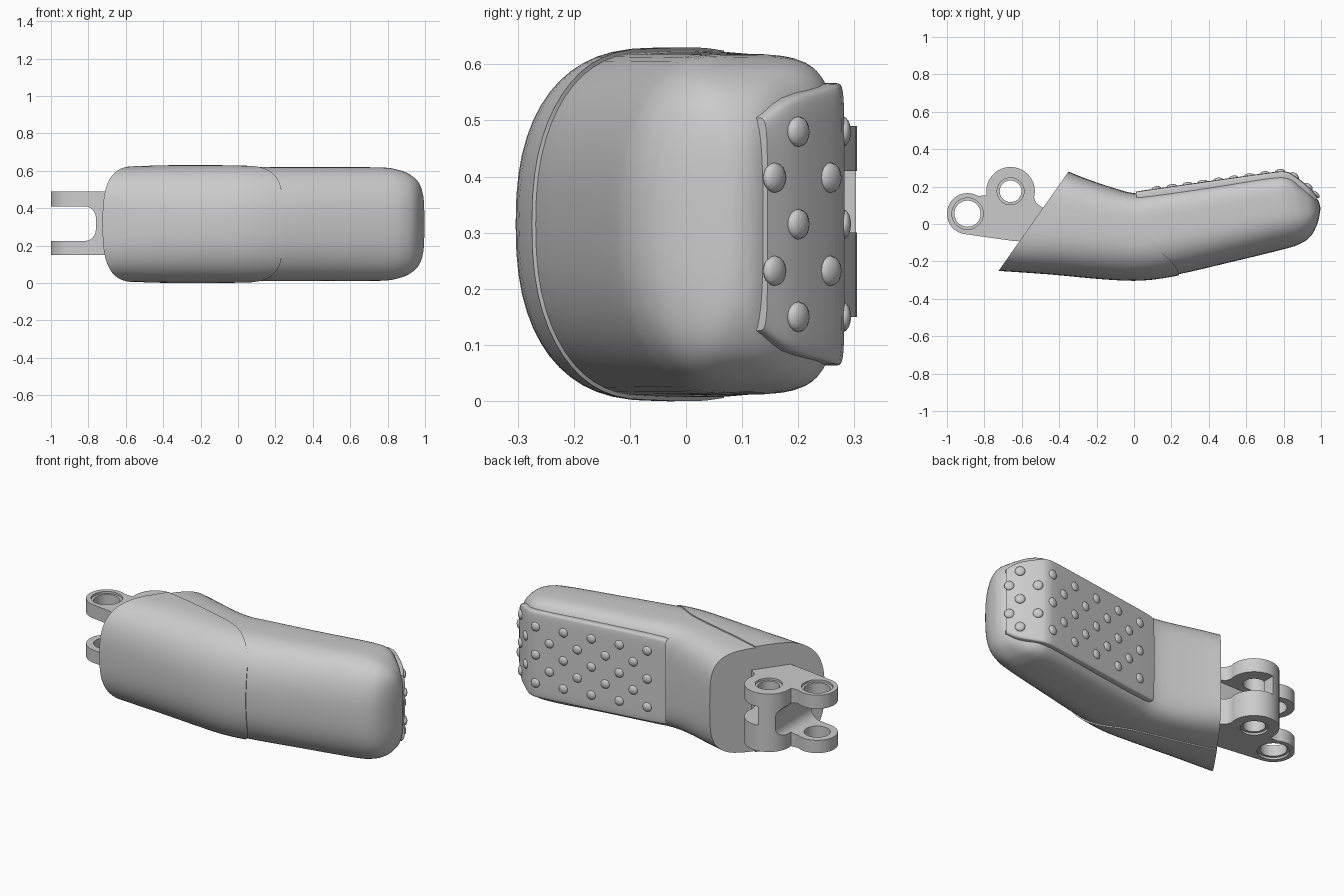
import bpy, bmesh
from math import cos, sin, pi, radians, copysign
from mathutils import Vector, Matrix

cube = bpy.data.objects.get("Cube")
if cube:
    bpy.data.objects.remove(cube, do_unlink=True)

MID_Z = 0.315


def finish(name, bm, angle=35):
    bmesh.ops.recalc_face_normals(bm, faces=bm.faces)
    mesh = bpy.data.meshes.new(name)
    bm.to_mesh(mesh)
    bm.free()
    obj = bpy.data.objects.new(name, mesh)
    bpy.context.collection.objects.link(obj)
    shade(obj, angle)
    return obj


def activate(obj):
    bpy.ops.object.select_all(action='DESELECT')
    obj.select_set(True)
    bpy.context.view_layer.objects.active = obj


def shade(obj, angle=35):
    activate(obj)
    bpy.ops.object.shade_smooth_by_angle(angle=radians(angle))


def boolean(obj, cutter, operation='DIFFERENCE'):
    cutter.hide_render = True
    activate(obj)
    mod = obj.modifiers.new("cut", 'BOOLEAN')
    mod.operation, mod.solver, mod.object = operation, 'EXACT', cutter
    bpy.ops.object.modifier_apply(modifier=mod.name)
    bpy.data.objects.remove(cutter, do_unlink=True)


def spline(points, steps):
    """Catmull-Rom curve through tuples of any length."""
    pts = [Vector(p) for p in points]
    pts = [pts[0] * 2 - pts[1]] + pts + [pts[-1] * 2 - pts[-2]]
    out = []
    for a, b, c, d in zip(pts, pts[1:], pts[2:], pts[3:]):
        for i in range(steps):
            t = i / steps
            out.append(0.5 * (2 * b + (c - a) * t + (2 * a - 5 * b + 4 * c - d) * t ** 2
                              + (3 * b - a - 3 * c + d) * t ** 3))
    return out + [pts[-2]]


def loft(name, stations, steps=4, sides=56, grow=0.0):
    """Station: front x, y, back x, y, half height, front and back squareness."""
    bm = bmesh.new()
    rings = []
    for fx, fy, bx, by, h, nf, nb in spline(stations, steps):
        front, back = Vector((fx, fy)), Vector((bx, by))
        centre, half = (front + back) / 2, (front - back) / 2
        half *= 1 + grow / half.length
        ring = []
        for i in range(sides):
            c, s = cos(2 * pi * i / sides), sin(2 * pi * i / sides)
            p = 2 / (nf if c > 0 else nb)
            xy = centre + half * copysign(abs(c) ** p, c)
            z = MID_Z + (h + grow) * copysign(abs(s) ** p, s)
            ring.append(bm.verts.new((xy.x, xy.y, z)))
        rings.append(ring)
    for a, b in zip(rings, rings[1:]):
        for i in range(sides):
            j = (i + 1) % sides
            bm.faces.new((a[i], a[j], b[j], b[i]))
    bm.faces.new(rings[0])
    bm.faces.new(rings[-1])
    return finish(name, bm)


def prism(name, outline, z0, z1):
    bm = bmesh.new()
    face = bm.faces.new([bm.verts.new((x, y, z0)) for x, y in outline])
    top = bmesh.ops.extrude_face_region(bm, geom=[face])["geom"]
    bmesh.ops.translate(bm, vec=(0, 0, z1 - z0),
                        verts=[v for v in top if isinstance(v, bmesh.types.BMVert)])
    return finish(name, bm)


def arc(cx, cy, r, start, end, n=24):
    angles = [radians(start + (end - start) * i / n) for i in range(n + 1)]
    return [(cx + r * cos(a), cy + r * sin(a)) for a in angles]


def disc(cx, cy, r):
    return arc(cx, cy, r, 0, 350, 35)


def box(name, low, high):
    return prism(name, [(low[0], low[1]), (high[0], low[1]),
                        (high[0], high[1]), (low[0], high[1])], low[2], high[2])


# Bent, rounded main body
body_stations = [
    (-.72, -.245, -.35, .28, .303, 2.9, 4),
    (-.45, -.263, -.25, .24, .308, 2.6, 4),
    (-.15, -.29, -.1, .19, .308, 2.4, 4),
    (.05, -.295, 0, .165, .306, 2.4, 4.5),
    (.25, -.266, .1, .17, .305, 2.4, 5),
    (.5, -.208, .4, .212, .304, 2.4, 5),
    (.8, -.135, .72, .262, .303, 2.4, 5),
    (.89, -.105, .82, .263, .29, 2.5, 5),
    (.945, -.065, .885, .225, .265, 2.6, 4),
    (.98, 0, .94, .178, .225, 2.8, 3.5),
    (.994, .06, .978, .135, .16, 3, 3),
    (.997, .085, .99, .115, .08, 3, 3),
]
loft("body", body_stations)

# Slightly raised front cover with a curved seam
shell = loft("front_cover", body_stations, grow=0.007)
seam = spline([(.25, -.3), (.22, -.225), (.13, -.14), (.02, -.07),
               (-.1, -.03), (-.3, .02), (-.53, .075)], 6)
outline = [(-.9, .12), (-.9, -.45), (.25, -.45)] + [(p.x, p.y) for p in seam]
boolean(shell, prism("seam_cutter", outline, -.2, .9), 'INTERSECT')
shade(shell)

# Raised grip pad along the back and over the slanted tip
loft("grip_pad", [
    (.03, .12, .02, .172, .235, 9, 9),
    (.05, .12, .04, .178, .25, 9, 9),
    (.4, .17, .39, .228, .252, 9, 9),
    (.75, .22, .74, .277, .252, 9, 9),
    (.8, .215, .81, .28, .25, 9, 9),
    (.82, .2, .85, .264, .245, 9, 9),
    (.9, .13, .935, .198, .225, 8, 8),
    (.94, .09, .982, .145, .19, 7, 7),
], steps=3)

# Staggered grip bumps
back_normal = Vector((-.13, .99, 0))
tip_normal = Vector((.65, .76, 0))
wide, narrow = (-.165, 0, .165), (-.083, .083)
columns = []
for i in range(5):
    x = .12 + .165 * i
    columns.append((x, .188 + .139 * (x - .12), wide, back_normal))
    if i < 4:
        x += .0825
        columns.append((x, .188 + .139 * (x - .12), narrow, back_normal))
columns += [(.86, .257, narrow, tip_normal), (.933, .2, wide, tip_normal),
            (.97, .158, narrow, tip_normal)]
bm = bmesh.new()
for x, y, offsets, normal in columns:
    turn = normal.to_track_quat('Z', 'Y').to_matrix().to_4x4()
    for dz in offsets:
        place = Matrix.Translation((x, y, MID_Z + dz)) @ turn
        bmesh.ops.create_uvsphere(bm, u_segments=16, v_segments=8, radius=1,
                                  matrix=place @ Matrix.Diagonal((.027, .027, .014, 1)))
finish("grip_bumps", bm, 60)

# Forked hinge with two pin bores
pin, knuckle = (-.89, .055), (-.66, .175)
fork = prism("hinge_fork",
             arc(*pin, .11, 60, 260) + [(-.65, -.09), (-.5, -.1), (-.42, .07),
                                        (-.49, .088), (-.525, .115)]
             + arc(*knuckle, .13, -15, 190), .15, .49)

# Rounded slot between the fork arms
bm = bmesh.new()
slot = [(-1.2, .225)] + [(x, z) for x, z in arc(-.82, .285, .06, -90, 0, 8)] \
    + arc(-.82, .35, .06, 0, 90, 8) + [(-1.2, .41)]
face = bm.faces.new([bm.verts.new((x, -.4, z)) for x, z in slot])
ext = bmesh.ops.extrude_face_region(bm, geom=[face])["geom"]
bmesh.ops.translate(bm, vec=(0, .9, 0), verts=[v for v in ext if isinstance(v, bmesh.types.BMVert)])
boolean(fork, finish("slot_cutter", bm))

# Open pocket beside the knuckle, then bores and shallow counterbores
boolean(fork, box("pocket_cutter", (-.68, .08, .3), (-.3, .4, .41)))
for centre, bore in ((pin, .07), (knuckle, .058)):
    boolean(fork, prism("bore_cutter", disc(*centre, bore), 0, .7))
    for low, high in ((.1, .162), (.478, .6)):
        boolean(fork, prism("counterbore_cutter", disc(*centre, bore + .014), low, high))
shade(fork)
